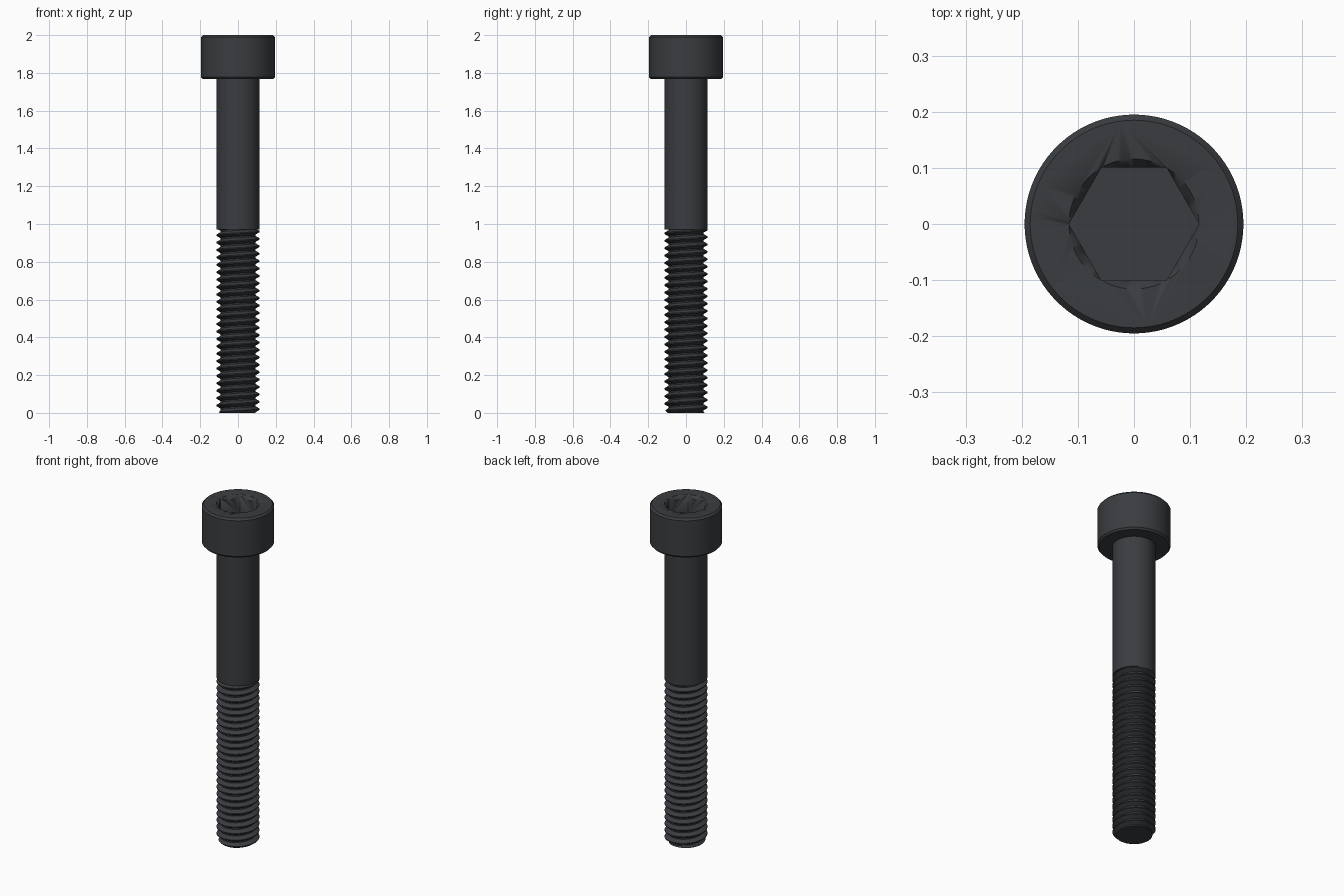
import bpy, bmesh
from math import pi, sin, cos, radians, sqrt

if "Cube" in bpy.data.objects:
    bpy.data.objects.remove(bpy.data.objects["Cube"])

SEG = 96
R_HEAD, R_SHANK, R_ROOT = 0.195, 0.115, 0.092
Z_HEAD, Z_THREAD, PITCH = 1.767, 0.97, 0.0392

steel = bpy.data.materials.new("black_steel")
steel.diffuse_color = (0.042, 0.046, 0.051, 1)
steel.use_nodes = True
steel.node_tree.nodes["Principled BSDF"].inputs["Base Color"].default_value = steel.diffuse_color


def make(name, bm, angle=30):
    bmesh.ops.recalc_face_normals(bm, faces=bm.faces)
    me = bpy.data.meshes.new(name)
    bm.to_mesh(me)
    bm.free()
    me.materials.append(steel)
    ob = bpy.data.objects.new(name, me)
    bpy.context.collection.objects.link(ob)
    bpy.ops.object.select_all(action='DESELECT')
    ob.select_set(True)
    bpy.context.view_layer.objects.active = ob
    bpy.ops.object.shade_smooth_by_angle(angle=radians(angle))
    return ob


def lathe(name, profile, seg=SEG):
    """Closed solid of revolution from (radius, z) points, capped at both ends."""
    bm = bmesh.new()
    rings = [[bm.verts.new((r * cos(2 * pi * i / seg), r * sin(2 * pi * i / seg), z))
              for i in range(seg)] for r, z in profile]
    for a, b in zip(rings, rings[1:]):
        for i in range(seg):
            j = (i + 1) % seg
            bm.faces.new((a[i], a[j], b[j], b[i]))
    bm.faces.new(rings[0])
    bm.faces.new(rings[-1])
    return make(name, bm)


# Head and plain shank
body = lathe("head_and_shank", [
    (R_SHANK, Z_THREAD), (R_SHANK, Z_HEAD), (R_HEAD - 0.009, Z_HEAD),
    (R_HEAD, Z_HEAD + 0.01), (R_HEAD, 1.989), (R_HEAD - 0.010, 2.0)])

# Hex socket with a conical lead-in
R_HEX = 0.116
hex_cutter = lathe("hex_cutter", [(R_HEX, 1.88), (R_HEX, 2.05)], 6)
r_flat = R_HEX * sqrt(3) / 2 - 0.002
slope = (R_HEX - r_flat) / 0.022
cone_cutter = lathe("lead_in_cutter", [(r_flat, 1.978), (R_HEX + 0.02 * slope, 2.02)])
for cutter in (hex_cutter, cone_cutter):
    cutter.hide_render = True
    mod = body.modifiers.new(cutter.name, 'BOOLEAN')
    mod.operation = 'DIFFERENCE'
    mod.solver = 'EXACT'
    mod.object = cutter
    bpy.context.view_layer.objects.active = body
    bpy.ops.object.modifier_apply(modifier=mod.name)
    bpy.data.objects.remove(cutter)


# Helical thread: trapezoid profile swept upward, clipped flat at both ends
def thread_radius(z, turn):
    t = abs(((z / PITCH - turn) % 1) - 0.5) * 2      # 0 at crest, 1 at root
    k = min(max((t - 0.14) / 0.68, 0), 1)
    r = R_SHANK + (R_ROOT - R_SHANK) * k
    return min(r, 0.098 + z)                          # chamfered tip


STEPS = (0, 0.09, 0.43, 0.57, 0.91)                   # profile corners in one pitch
M = len(STEPS)
TURNS = int(Z_THREAD / PITCH) + 2
bm = bmesh.new()
cols = []
for i in range(SEG + 1):
    turn = i / SEG
    col = []
    for n in range(-1, TURNS):
        for s in STEPS:
            z = min(max((n + s + turn) * PITCH, 0), Z_THREAD)
            r = thread_radius(z, turn)
            col.append(bm.verts.new((r * cos(2 * pi * turn), r * sin(2 * pi * turn), z)))
    cols.append(col)
for a, b in zip(cols, cols[1:]):
    for k in range(len(a) - 1):
        bm.faces.new((a[k], b[k], b[k + 1], a[k + 1]))
bmesh.ops.remove_doubles(bm, verts=bm.verts, dist=1e-5)
bmesh.ops.dissolve_degenerate(bm, edges=bm.edges, dist=1e-6)
bmesh.ops.holes_fill(bm, edges=[e for e in bm.edges if e.is_boundary], sides=0)
make("thread", bm, 25)
